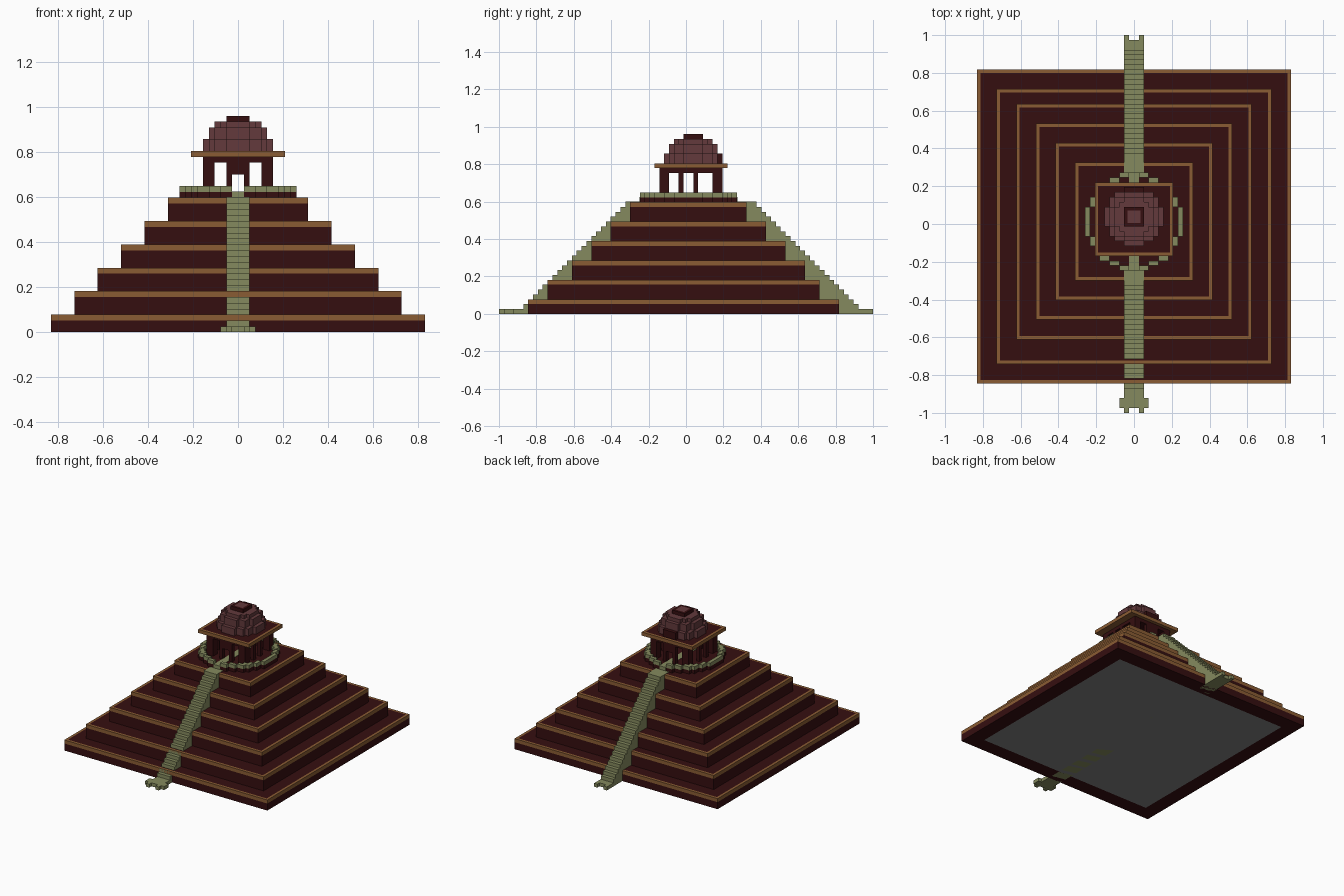
import bpy, bmesh, math

if "Cube" in bpy.data.objects:
    bpy.data.objects.remove(bpy.data.objects["Cube"], do_unlink=True)

V = 2 / 77  # edge length of one block; all sizes below are in blocks


def material(name, rgb):
    m = bpy.data.materials.new(name)
    m.use_nodes = True
    m.diffuse_color = (*rgb, 1)
    bsdf = m.node_tree.nodes["Principled BSDF"]
    bsdf.inputs["Base Color"].default_value = (*rgb, 1)
    bsdf.inputs["Roughness"].default_value = 0.9
    return m


MAROON = material("dark maroon stone", (0.036, 0.0045, 0.005))
BROWN = material("brown trim", (0.254, 0.107, 0.033))
GREEN = material("mossy green stone", (0.235, 0.254, 0.112))
ROSE = material("dusty rose stone", (0.126, 0.042, 0.045))
GREY = material("grey underside", (0.22, 0.22, 0.22))


def build(name, boxes, mats, inset=None):
    """Boxes (x0, x1, y0, y1, z0, z1) in one object.
    inset = (direction, width): inset the face pointing up (1) or down (-1), second material."""
    bm = bmesh.new()
    for x0, x1, y0, y1, z0, z1 in boxes:
        verts = bmesh.ops.create_cube(bm, size=1)["verts"]
        for v in verts:
            v.co.x = (x1 if v.co.x > 0 else x0) * V
            v.co.y = (y1 if v.co.y > 0 else y0) * V
            v.co.z = (z1 if v.co.z > 0 else z0) * V
    bm.normal_update()
    if inset:
        direction, width = inset
        faces = [f for f in bm.faces if f.normal.z * direction > 0.9]
        bmesh.ops.inset_region(bm, faces=faces, thickness=width * V)
        for f in faces:
            f.material_index = 1
    mesh = bpy.data.meshes.new(name)
    bm.to_mesh(mesh)
    bm.free()
    for m in mats:
        mesh.materials.append(m)
    ob = bpy.data.objects.new(name, mesh)
    bpy.context.collection.objects.link(ob)
    return ob


def disc_rows(cy, r, z0, z1):
    """Blocky disc made from one box per row."""
    rows = []
    for i in range(2 * r):
        y = i - r + 0.5
        half = round(math.sqrt(r * r - y * y))
        rows.append((-half, half, cy + y - 0.5, cy + y + 0.5, z0, z1))
    return rows


# Stepped tiers: half width, centre y, bottom, top
tiers = [(32, -0.5, 0, 3), (28, -0.5, 3, 7), (24, 0.5, 7, 11),
         (20, 0.5, 11, 15), (16, 0.5, 15, 19), (12, 0.5, 19, 23)]
for n, (h, c, z0, z1) in enumerate(tiers, 1):
    build(f"tier_{n}_wall", [(-h, h, c - h, c + h, z0, z1 - 1)],
          [MAROON, GREY], (-1, 6) if n == 1 else None)
    build(f"tier_{n}_trim", [(-h, h, c - h, c + h, z1 - 1, z1)],
          [BROWN, MAROON], (1, 1))


# Staircases: solid steps, each one block deep and one block lower
def stairs(name, side, start):
    def step(a, b, z, x0=-2, x1=2):
        lo, hi = sorted((side * a, side * b))
        return (x0, x1, lo, hi, 0, z)
    boxes = [step(9, start, 23.1)]
    boxes += [step(start + k, start + k + 1, 22 - k) for k in range(22)]
    boxes.append(step(start + 22, 37.5, 1))
    # two end blocks at the foot
    boxes += [step(37.5, 38.5, 1, x, x + 1) for x in (-2, 1)]
    return build(name, boxes, [GREEN])


stairs("front_stairs", -1, 12.5)
stairs("back_stairs", 1, 14.5)
build("front_stairs_foot", [(s, s + 1, -37.5, -35.5, 0, 1) for s in (-3, 2)], [GREEN])

# Round terrace with a low kerb, open at the walkway
build("terrace", disc_rows(0.5, 10, 23, 24), [MAROON])
kerb = []
for i in range(-10, 10):
    for j in range(-10, 10):
        d = math.hypot(i + 0.5, j + 0.5)
        if 8.9 < d <= 10.1 and not -1 <= i <= 0:
            kerb.append((i, i + 1, j + 0.5, j + 1.5, 24, 25))
build("terrace_kerb", kerb, [GREEN])
build("walkway", [(-1, 1, -9.6, 10.6, 23, 24.1)], [GREEN])

# Shrine: corner pillars, door posts and lintels on four sides
build("corner_pillars", [(x, x + 2, y, y + 2, 24, 29)
                         for x in (-6, 4) for y in (-5.5, 5.5)], [MAROON])
build("door_posts",
      [(x, x + 1, y, y + 1, 24, 29) for x in (-2, 1) for y in (-5.5, 6.5)]
      + [(x, x + 1, y, y + 1, 24, 29) for x in (-6, 5) for y in (-1.5, 1.5)], [MAROON])
build("door_headers", [(-1, 1, y, y + 1, 27, 29) for y in (-5.5, 6.5)], [MAROON])
build("lintel", [(-6, 6, -5.5, 7.5, 29, 30)], [MAROON])

# Overhanging eave
build("eave", [(-8, 8, -6.5, 8.5, 30, 31)], [BROWN, MAROON], (1, 1))

# Stepped dome with a dark cap and a raised stone on top
for n, (r, z0, z1) in enumerate([(6, 31, 33), (5, 33, 35), (4, 35, 36)], 1):
    rows = disc_rows(1.5, r, z0, z1)
    if n == 1:
        build("dome_back_course", [rows.pop()], [MAROON])
    build(f"dome_course_{n}", rows, [ROSE])
build("dome_cap", [(-2, 2, -0.5, 3.5, 36, 37)], [MAROON, ROSE], (1, 1))
